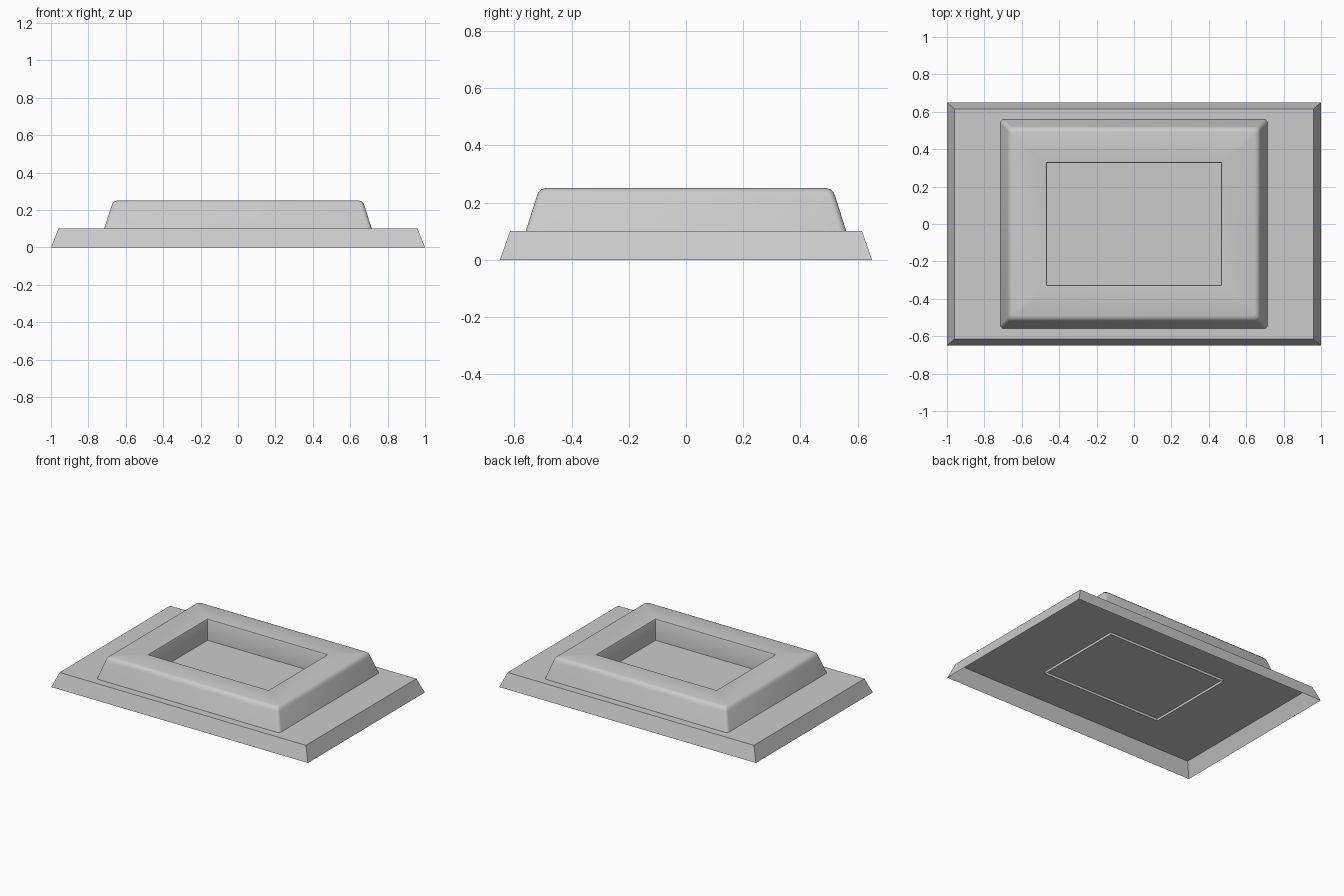
import bpy, bmesh
from math import cos, sin, pi, radians

if "Cube" in bpy.data.objects:
    bpy.data.objects.remove(bpy.data.objects["Cube"])


def ring(bm, hx, hy, z, r, steps):
    """Rectangle loop with rounded corners (r = 0 gives sharp corners)."""
    verts = []
    for i, (sx, sy) in enumerate(((1, 1), (-1, 1), (-1, -1), (1, -1))):
        for k in range(steps):
            a = i * pi / 2 + (k / (steps - 1) * pi / 2 if steps > 1 else 0)
            x = sx * (hx - r) + r * cos(a)
            y = sy * (hy - r) + r * sin(a)
            verts.append(bm.verts.new((x, y, z)))
    return verts


def loft(name, sections, steps, cap=False, smooth=False):
    """Join a stack of rectangle loops given as (half x, half y, z, radius)."""
    bm = bmesh.new()
    rings = [ring(bm, *s, steps) for s in sections]
    for a, b in zip(rings, rings[1:]):
        n = len(a)
        for i in range(n):
            j = (i + 1) % n
            bm.faces.new((a[i], a[j], b[j], b[i]))
    if cap:
        bm.faces.new(rings[-1])
    bmesh.ops.remove_doubles(bm, verts=bm.verts, dist=1e-5)
    mesh = bpy.data.meshes.new(name)
    bm.to_mesh(mesh)
    bm.free()
    obj = bpy.data.objects.new(name, mesh)
    bpy.context.collection.objects.link(obj)
    if smooth:
        bpy.ops.object.select_all(action='DESELECT')
        obj.select_set(True)
        bpy.context.view_layer.objects.active = obj
        bpy.ops.object.shade_smooth_by_angle(angle=radians(35))
    return obj


# Sloped base plate, open underneath
loft("base_plate", [(1.0, 0.65, 0, 0), (0.96, 0.615, 0.1, 0)], 1, cap=True)

# Raised frame: sloped outside with rounded shoulder, flat top, and a pocket
# whose walls run slightly through the plate
R = 0.022
outer = [(0, 0.1), (0.038, 0.22), (0.044, 0.235), (0.054, 0.246), (0.068, 0.25)]
sections = [(0.715 - d, 0.56 - d, z, R) for d, z in outer]
inner = [(0.012, 0.25), (0.004, 0.247), (0, 0.238), (0, 0.082)]
sections += [(0.465 + d, 0.325 + d, z, 0) for d, z in inner]
loft("raised_frame", sections, 4, smooth=True)
